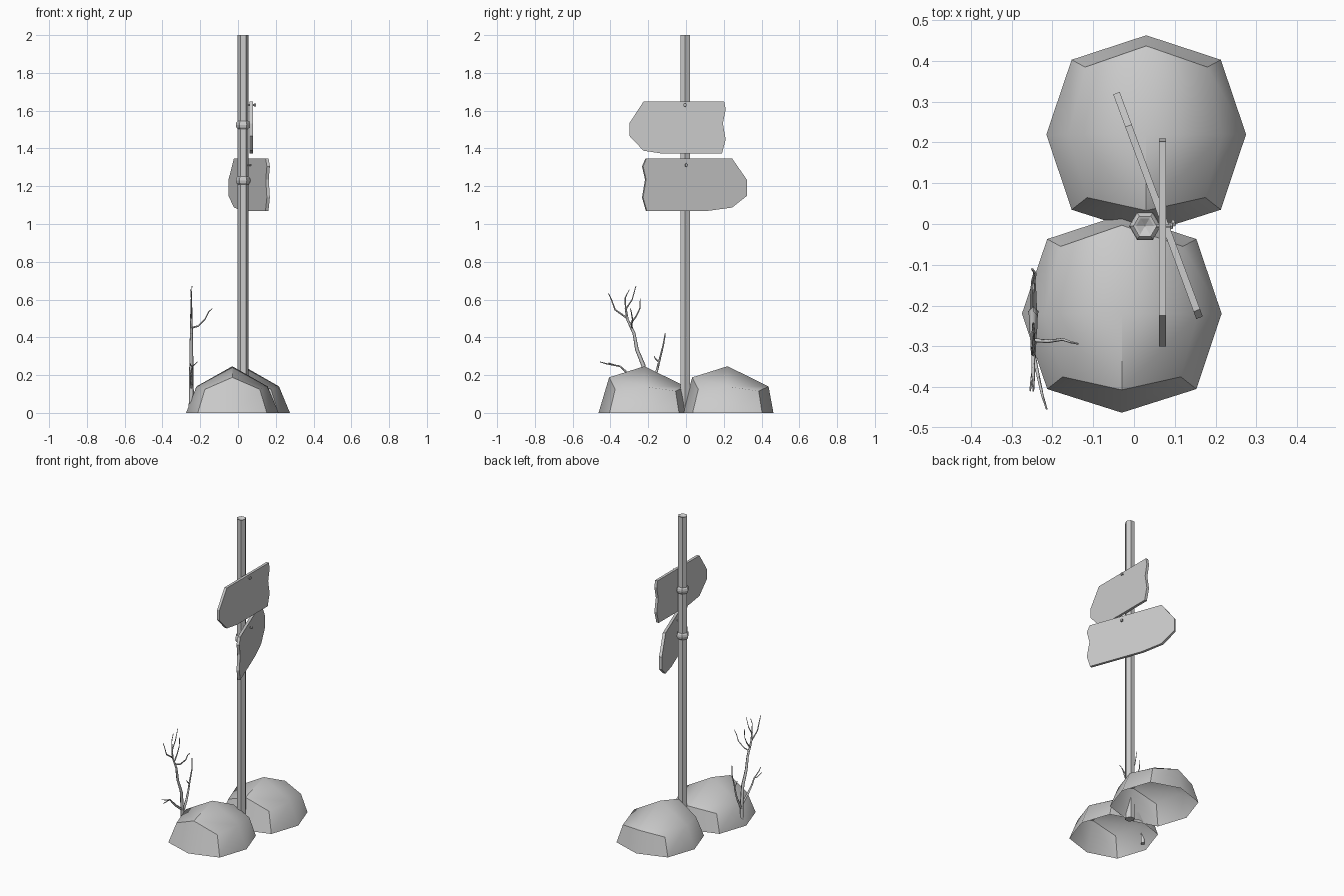
import bpy, bmesh, math
from mathutils import Matrix, Vector

if "Cube" in bpy.data.objects:
    bpy.data.objects.remove(bpy.data.objects["Cube"])


def finish(name, bm, smooth=None):
    bmesh.ops.recalc_face_normals(bm, faces=bm.faces)
    me = bpy.data.meshes.new(name)
    bm.to_mesh(me)
    bm.free()
    ob = bpy.data.objects.new(name, me)
    bpy.context.collection.objects.link(ob)
    if smooth:
        bpy.ops.object.select_all(action='DESELECT')
        ob.select_set(True)
        bpy.context.view_layer.objects.active = ob
        bpy.ops.object.shade_smooth_by_angle(angle=math.radians(smooth))
    return ob


def lathe(name, profile, sides, matrix, smooth=None):
    """Stack of regular rings (radius, height); zero radius makes a tip."""
    bm = bmesh.new()
    rings = []
    for r, z in profile:
        n = sides if r else 1
        rings.append([bm.verts.new(matrix @ Vector((r * math.cos(2 * math.pi * i / sides),
                                                    r * math.sin(2 * math.pi * i / sides), z)))
                      for i in range(n)])
    for a, b in zip(rings, rings[1:]):
        for i in range(sides):
            j = (i + 1) % sides
            quad = [a[i % len(a)], a[j % len(a)], b[j % len(b)], b[i % len(b)]]
            bm.faces.new(list(dict.fromkeys(quad)))
    return finish(name, bm, smooth)


# hexagonal post with dished top, and its two rings
POST = Matrix.Translation((0.027, -0.005, 0))
lathe("post", [(0, 0), (0.029, 0), (0.029, 2), (0.022, 1.998), (0, 1.985)], 6, POST)
for name, z in (("upper_ring", 1.525), ("lower_ring", 1.23)):
    lathe(name, [(0.028, -0.022), (0.036, -0.013), (0.039, 0), (0.036, 0.013), (0.028, 0.022)],
          6, POST @ Matrix.Translation((0, 0, z)))


# sign boards: outline in the y-z plane, extruded along x
def board(name, outline, matrix, thick=0.017):
    bm = bmesh.new()
    face = bm.faces.new([bm.verts.new((-thick / 2, y, z)) for y, z in outline])
    ext = bmesh.ops.extrude_face_region(bm, geom=[face])
    bmesh.ops.translate(bm, vec=(thick, 0, 0),
                        verts=[v for v in ext["geom"] if isinstance(v, bmesh.types.BMVert)])
    bm.transform(matrix)
    finish(name, bm)


ANGLE = math.radians(20.3)
UPPER = Matrix.Translation((0.07, 0, 0))
LOWER = Matrix.Translation((0.0757, 0, 0)) @ Matrix.Rotation(ANGLE, 4, 'Z')
board("upper_sign", [(-0.225, 1.648), (-0.30, 1.533), (-0.30, 1.467), (-0.225, 1.388),
                     (-0.12, 1.372), (0.19, 1.372), (0.21, 1.448), (0.195, 1.533),
                     (0.21, 1.607), (0.202, 1.648)], UPPER)
low = [(0.241, 1.347), (0.321, 1.232), (0.321, 1.15), (0.241, 1.087), (0.116, 1.07),
       (-0.21, 1.07), (-0.23, 1.14), (-0.214, 1.236), (-0.23, 1.305), (-0.212, 1.347)]
board("lower_sign", [(y / math.cos(ANGLE), z) for y, z in low], LOWER)

# nails joining boards to post
for name, m, z in (("upper_nail", UPPER, 1.63), ("lower_nail", LOWER, 1.312)):
    turn = Matrix.Translation((0, -0.005, z)) @ Matrix.Rotation(math.pi / 2, 4, 'Y')
    lathe(name, [(0, -0.03), (0.004, -0.03), (0.004, 0.018), (0.010, 0.018),
                 (0.008, 0.025), (0, 0.026)], 6, m @ turn)


# rocks: open eight-sided domes, steeper toward the front
def rock(name, cx, cy):
    base = [(0.245, 0, 0), (0.183, 0.183, 0), (0, 0.243, 0), (-0.183, 0.183, 0),
            (-0.245, 0, 0), (-0.183, -0.185, 0), (0, -0.243, 0), (0.183, -0.185, 0)]
    mid = [(0.187, 0, 0.14), (0.15, 0.165, 0.115), (0, 0.217, 0.14), (-0.15, 0.165, 0.115),
           (-0.19, 0, 0.14), (-0.145, -0.155, 0.125), (0, -0.187, 0.188), (0.145, -0.155, 0.125)]
    bm = bmesh.new()
    lo, hi = ([bm.verts.new((x + cx, y + cy, z)) for x, y, z in ring] for ring in (base, mid))
    top = bm.verts.new((cx, cy, 0.247))
    for i in range(8):
        j = (i + 1) % 8
        bm.faces.new((lo[i], lo[j], hi[j], hi[i]))
    for i in range(0, 8, 2):
        bm.faces.new((hi[i], hi[i + 1], hi[(i + 2) % 8], top))
    finish(name, bm, 50)


rock("back_rock", 0.03, 0.22)
rock("front_rock", -0.03, -0.22)

# bare shrub: tapered twigs, each with start and end thickness
X = -0.247
twigs = [
    (0.014, 0.005, [(X, -0.215, 0.03), (X, -0.215, 0.14), (X, -0.225, 0.25), (X, -0.26, 0.335),
                    (X, -0.275, 0.42), (X, -0.31, 0.495), (X, -0.32, 0.557)]),
    (0.004, 0.002, [(X, -0.32, 0.557), (X, -0.322, 0.61), (X - .004, -0.30, 0.652)]),
    (0.004, 0.002, [(X, -0.318, 0.55), (X, -0.285, 0.60), (X + .003, -0.265, 0.672)]),
    (0.005, 0.002, [(X, -0.31, 0.50), (X, -0.375, 0.546), (X, -0.395, 0.60), (X, -0.41, 0.633)]),
    (0.005, 0.002, [(X, -0.285, 0.45), (-0.21, -0.288, 0.46), (-0.175, -0.283, 0.495),
                    (-0.155, -0.29, 0.535), (-0.137, -0.294, 0.552)]),
    (0.005, 0.002, [(X, -0.295, 0.47), (X, -0.265, 0.51), (X, -0.245, 0.55), (X, -0.242, 0.605)]),
    (0.008, 0.002, [(X, -0.215, 0.13), (X, -0.28, 0.18), (X, -0.32, 0.22), (-0.24, -0.35, 0.247),
                    (-0.225, -0.42, 0.26), (-0.214, -0.455, 0.27)]),
    (0.004, 0.002, [(-0.24, -0.35, 0.247), (-0.25, -0.37, 0.25), (-0.255, -0.41, 0.265)]),
    (0.009, 0.003, [(X, -0.215, 0.10), (X, -0.175, 0.17), (X, -0.155, 0.22), (X, -0.14, 0.28),
                    (X + .004, -0.12, 0.36), (X - .003, -0.11, 0.42)]),
    (0.004, 0.002, [(X, -0.14, 0.265), (X, -0.16, 0.285), (X, -0.17, 0.30)]),
]
curve = bpy.data.curves.new("shrub", 'CURVE')
curve.dimensions = '3D'
curve.bevel_depth = 1
curve.bevel_resolution = 0
curve.use_fill_caps = True
for r0, r1, pts in twigs:
    sp = curve.splines.new('POLY')
    sp.points.add(len(pts) - 1)
    for i, (p, co) in enumerate(zip(sp.points, pts)):
        p.co = (*co, 1)
        p.radius = r0 + (r1 - r0) * i / (len(pts) - 1)
shrub = bpy.data.objects.new("shrub", curve)
bpy.context.collection.objects.link(shrub)
bpy.ops.object.select_all(action='DESELECT')
shrub.select_set(True)
bpy.context.view_layer.objects.active = shrub
bpy.ops.object.convert(target='MESH')
